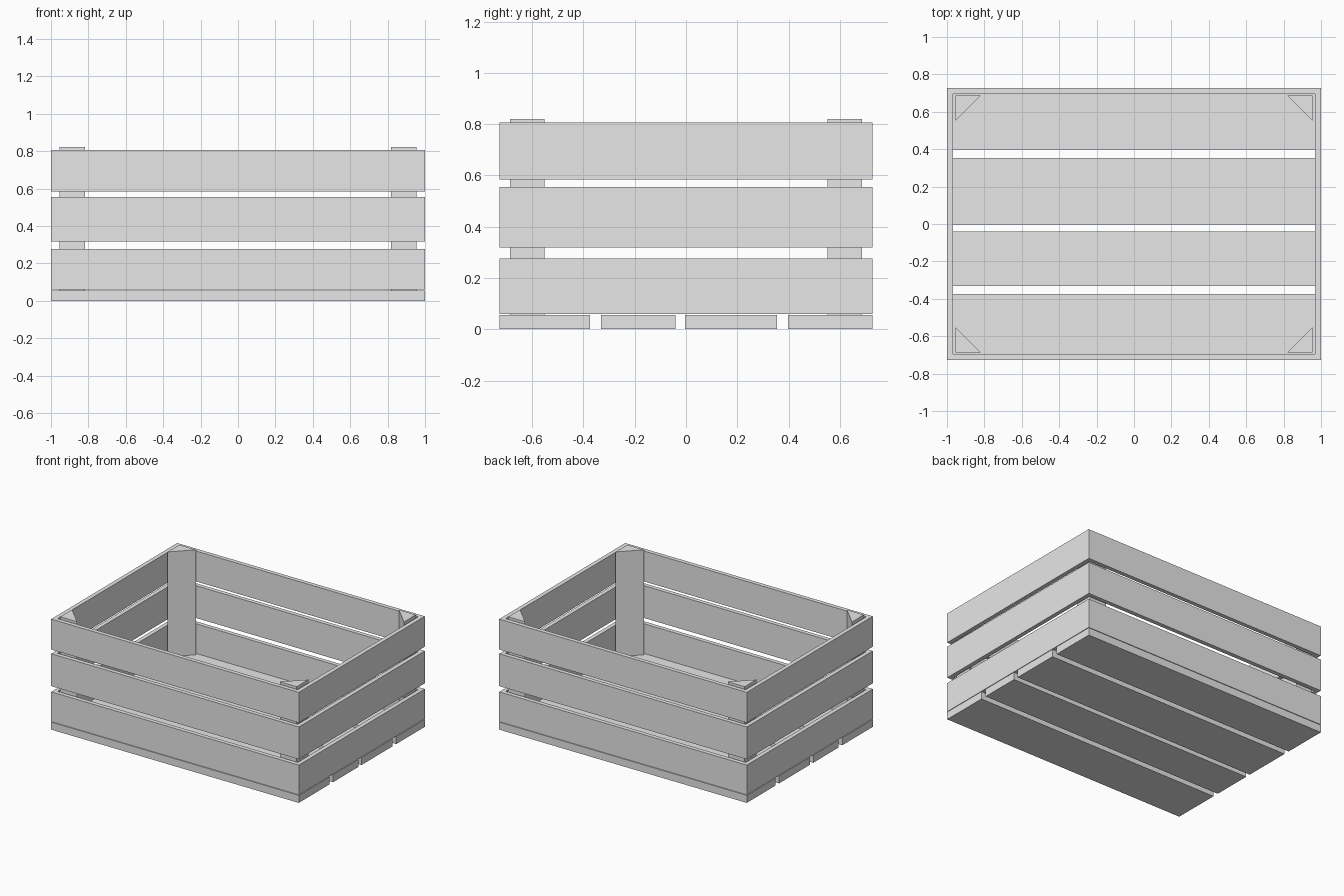
import bpy
import bmesh

if "Cube" in bpy.data.objects:
    bpy.data.objects.remove(bpy.data.objects["Cube"], do_unlink=True)

grey = bpy.data.materials.new("plain_grey")
grey.use_nodes = True
grey.diffuse_color = (0.8, 0.8, 0.8, 1)
grey.node_tree.nodes["Principled BSDF"].inputs["Base Color"].default_value = (0.8, 0.8, 0.8, 1)


def prism(name, outline, bottom, top):
    """Extrude a flat xy outline from bottom to top."""
    bm = bmesh.new()
    base = bm.faces.new([bm.verts.new((x, y, bottom)) for x, y in outline])
    new = bmesh.ops.extrude_face_region(bm, geom=[base])["geom"]
    for v in new:
        if isinstance(v, bmesh.types.BMVert):
            v.co.z = top
    bmesh.ops.recalc_face_normals(bm, faces=bm.faces)
    mesh = bpy.data.meshes.new(name)
    bm.to_mesh(mesh)
    bm.free()
    mesh.materials.append(grey)
    obj = bpy.data.objects.new(name, mesh)
    bpy.context.scene.collection.objects.link(obj)


X, Y = 1.0, 0.727        # outer half sizes
T = 0.031                # board thickness
FLOOR = 0.055

# Floor planks, with uneven gaps between them
planks = [(-Y, -0.375), (-0.332, -0.04), (-0.003, 0.354), (0.397, Y)]
for i, (y0, y1) in enumerate(planks):
    prism(f"floor_plank_{i + 1}", [(-X, y0), (X, y0), (X, y1), (-X, y1)], 0, FLOOR)

# Three tiers of wall boards with mitred corners
tiers = {"lower": (0.059, 0.276), "middle": (0.318, 0.554), "upper": (0.585, 0.807)}
for tier, (z0, z1) in tiers.items():
    for side, s in (("front", -1), ("back", 1)):
        prism(f"{tier}_{side}_board",
              [(-X, s * Y), (X, s * Y), (X - T, s * (Y - T)), (T - X, s * (Y - T))], z0, z1)
    for side, s in (("right", -1), ("left", 1)):
        prism(f"{tier}_{side}_board",
              [(s * X, -Y), (s * X, Y), (s * (X - T), Y - T), (s * (X - T), T - Y)], z0, z1)

# Triangular corner posts, standing slightly clear of the boards
px, py, leg = 0.955, 0.687, 0.136
for fb, sy in (("front", -1), ("back", 1)):
    for lr, sx in (("right", -1), ("left", 1)):
        prism(f"{fb}_{lr}_post",
              [(sx * px, sy * py), (sx * (px - leg), sy * py), (sx * px, sy * (py - leg))],
              FLOOR, 0.821)
